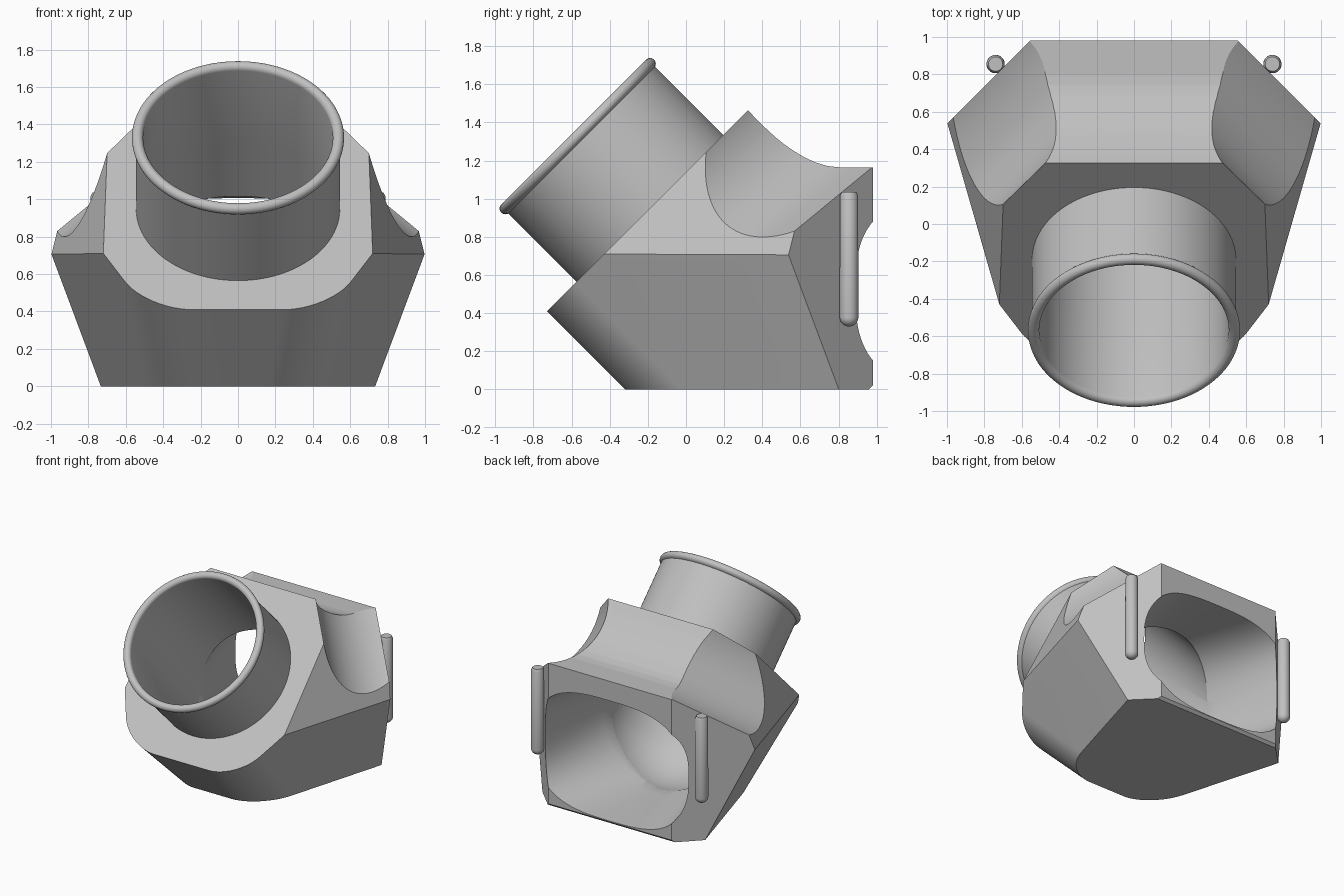
import bpy, bmesh
from math import sin, cos, pi, copysign
from mathutils import Vector, Matrix

cube = bpy.data.objects.get("Cube")
if cube:
    bpy.data.objects.remove(cube)

grey = bpy.data.materials.new("plain grey")
grey.use_nodes = True
GREY = (0.53, 0.53, 0.53, 1)
grey.diffuse_color = GREY
grey.node_tree.nodes["Principled BSDF"].inputs["Base Color"].default_value = GREY


def finish(name, bm):
    bmesh.ops.recalc_face_normals(bm, faces=bm.faces)
    mesh = bpy.data.meshes.new(name)
    bm.to_mesh(mesh)
    bm.free()
    mesh.materials.append(grey)
    ob = bpy.data.objects.new(name, mesh)
    bpy.context.collection.objects.link(ob)
    return ob


def activate(ob):
    bpy.ops.object.select_all(action='DESELECT')
    ob.select_set(True)
    bpy.context.view_layer.objects.active = ob


def smooth(ob, angle=0.5):
    activate(ob)
    bpy.ops.object.shade_smooth_by_angle(angle=angle)


def loft(name, rings, closed=False):
    """Skin a list of rings, capped at both ends or joined end to end."""
    bm = bmesh.new()
    vs = [[bm.verts.new(p) for p in ring] for ring in rings]
    n = len(vs[0])
    pairs = list(zip(vs, vs[1:]))
    if closed:
        pairs.append((vs[-1], vs[0]))
    else:
        bm.faces.new(vs[0])
        bm.faces.new(vs[-1])
    for a, b in pairs:
        for i in range(n):
            j = (i + 1) % n
            bm.faces.new((a[i], a[j], b[j], b[i]))
    return finish(name, bm)


def lathe(name, profile, origin, axis, segments=96, closed=False):
    """Turn (radius, distance along axis) points around an axis."""
    m = Matrix.Translation(origin) @ Vector(axis).to_track_quat('Z', 'Y').to_matrix().to_4x4()
    turn = [2 * pi * i / segments for i in range(segments)]
    return loft(name, [[m @ Vector((r * cos(t), r * sin(t), s)) for t in turn]
                       for r, s in profile], closed)


# Body: side profile extruded across, then trimmed by slanted planes
profile = [(-0.32, 0), (-0.73, 0.41), (0.325, 1.465), (0.37, 1.416), (0.42, 1.368),
           (0.47, 1.322), (0.52, 1.282), (0.57, 1.248), (0.62, 1.218), (0.68, 1.19),
           (0.74, 1.172), (0.8, 1.165), (0.98, 1.165), (0.98, 0.02), (0.96, 0)]
bm = bmesh.new()
face = bm.faces.new([bm.verts.new((-1.3, y, z)) for y, z in profile])
ext = bmesh.ops.extrude_face_region(bm, geom=[face])
bmesh.ops.translate(bm, vec=(2.6, 0, 0),
                    verts=[v for v in ext["geom"] if isinstance(v, bmesh.types.BMVert)])
trims = [((0.72, -0.43, 0.71), (0.689, -0.199, -0.332)),   # lower side
         ((0.72, -0.43, 0.71), (0.529, -0.151, 0.171)),    # upper side
         ((0.54, 0.995, 0), (1, 1, 0))]                    # rear diagonal
for side in (1, -1):
    for co, no in trims:
        bmesh.ops.bisect_plane(bm, geom=bm.verts[:] + bm.edges[:] + bm.faces[:], dist=1e-5,
                               plane_co=(co[0] * side, co[1], co[2]),
                               plane_no=(no[0] * side, no[1], no[2]), clear_outer=True)
        bmesh.ops.holes_fill(bm, edges=[e for e in bm.edges if e.is_boundary], sides=0)
bmesh.ops.recalc_face_normals(bm, faces=bm.faces)
bm.normal_update()


def is_front(f):
    return f.normal.y < -0.6 and f.normal.z < -0.6


def is_low_side(f):
    return abs(f.normal.x) > 0.5 and f.normal.z < -0.2


# Round the two front corners
corners = [e for e in bm.edges if len(e.link_faces) == 2
           and any(map(is_front, e.link_faces)) and any(map(is_low_side, e.link_faces))]
bmesh.ops.bevel(bm, geom=corners, offset=0.24, offset_type='OFFSET', segments=12,
                profile=0.5, affect='EDGES', clamp_overlap=False)
body = finish("body", bm)

# Round bore along the tilted axis, ending in a dome
PORT = Vector((0, -0.19, 0.95))
AXIS = Vector((0, -1, 1)).normalized()
BORE = 0.507
dome = [(BORE * sin(a) + 0.002, -0.58 - BORE * cos(a))
        for a in [pi / 2 * i / 20 for i in range(20)]]
cutters = [lathe("bore_cutter", dome + [(BORE, -0.58), (BORE, 0.1)], PORT, AXIS)]


# Rear opening, blending from round inside to a rounded square
def oval(y, z, a, b, power, n=96):
    ring = []
    for i in range(n):
        c, s = cos(2 * pi * i / n), sin(2 * pi * i / n)
        ring.append((a * copysign(abs(c) ** (2 / power), c), y,
                     z + b * copysign(abs(s) ** (2 / power), s)))
    return ring


steps = [i / 8 for i in range(9)]
cutters.append(loft("rear_cutter", [
    oval(0.22 + 0.8 * t, 0.535 - 0.02 * t, 0.5 + 0.175 * t, 0.485 + 0.005 * t, 2 + t)
    for t in steps]))

# Cylindrical scoops across the upper rear corners
R = 0.52
for side in (1, -1):
    along = Vector((-0.45 * side, 0.45, 0.37)).normalized()
    out = Vector((side, 1, 0)).normalized()
    up = along.cross(out)
    if up.z < 0:
        up = -up
    centre = Vector((0.775 * side, 0.755, 0.985)) + up * R
    cutters.append(lathe("scoop_cutter", [(R, -1.2), (R, 1.2)], centre, along, 128))

for cutter in cutters:
    cutter.hide_render = True
    mod = body.modifiers.new("cut", 'BOOLEAN')
    mod.operation = 'DIFFERENCE'
    mod.solver = 'EXACT'
    mod.object = cutter
    activate(body)
    bpy.ops.object.modifier_apply(modifier=mod.name)
    bpy.data.objects.remove(cutter)
smooth(body, 0.4)

# Collar tube with a rolled rim
bead = [(0.537 + 0.03 * cos(a), 0.535 + 0.03 * sin(a))
        for a in [pi - pi * 1.35 * i / 14 for i in range(15)]]
collar = lathe("collar", [(BORE, -0.002)] + bead + [(0.545, 0.505), (0.545, -0.002)],
               PORT, AXIS, closed=True)
smooth(collar, 0.7)

# Upright pins on the rear diagonals
PIN = 0.048
tip = [(PIN * sin(a) + 0.001, 0.378 - PIN * cos(a))
       for a in [pi / 2 * i / 8 for i in range(9)]]
for side, name in ((1, "left_pin"), (-1, "right_pin")):
    pin = lathe(name, tip + [(PIN, 1.015), (PIN * 0.8, 1.035)],
                Vector((0.74 * side, 0.855, 0)), (0, 0, 1), 32)
    smooth(pin, 0.7)
